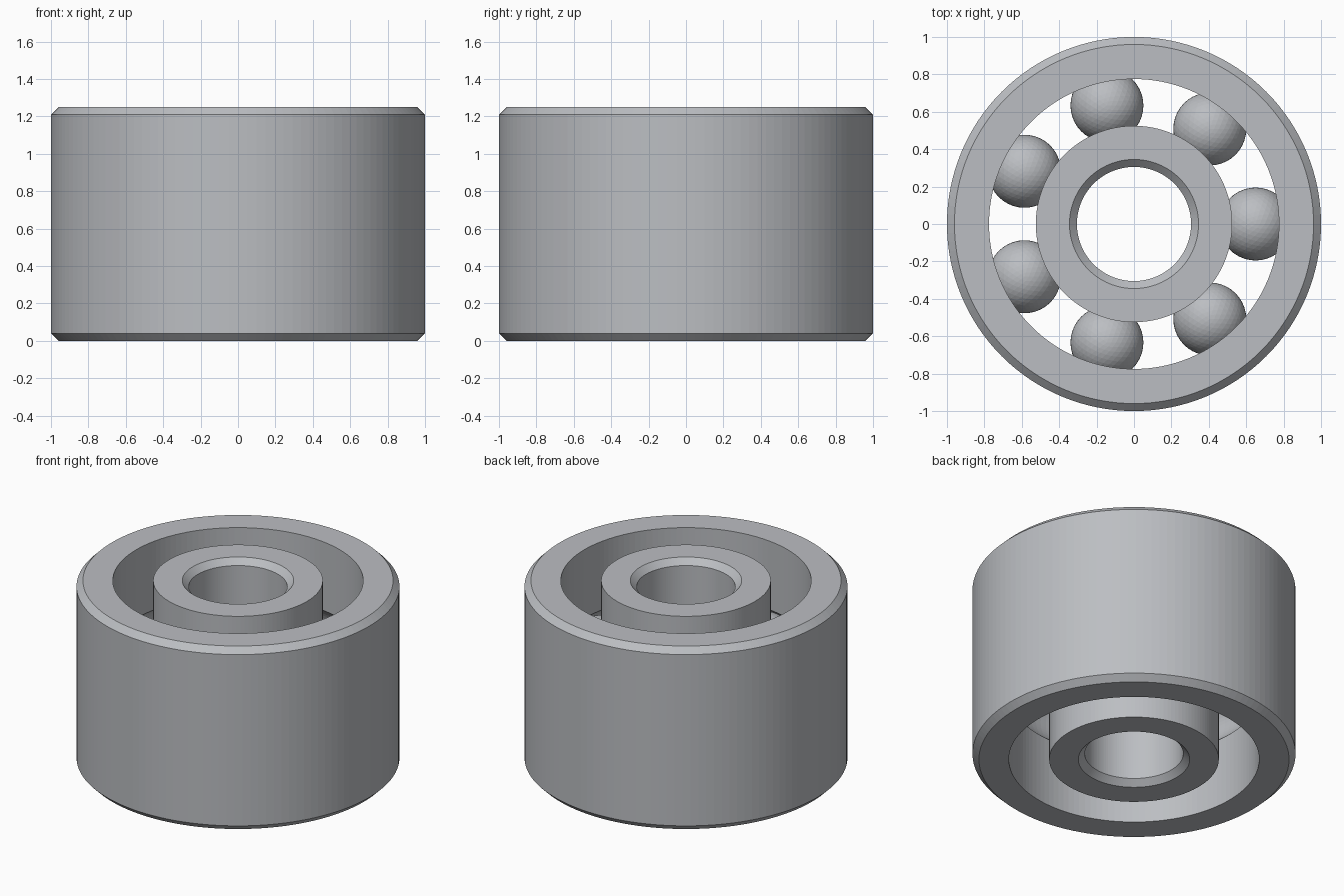
import bpy
import bmesh
from math import sin, cos, pi, sqrt, asin
from mathutils import Matrix, Vector

cube = bpy.data.objects.get("Cube")
if cube:
    bpy.data.objects.remove(cube, do_unlink=True)

HEIGHT, CHAMFER = 1.25, 0.04
OUTER_R, OUTER_BORE = 1.0, 0.775
INNER_R, INNER_BORE = 0.525, 0.305
PITCH, BALL_R, GROOVE_R, BALLS = 0.65, 0.195, 0.2, 7
MID = HEIGHT / 2

steel = bpy.data.materials.new("brushed steel")
steel.use_nodes = True
colour = (0.5, 0.515, 0.54, 1)
steel.diffuse_color = colour
steel.node_tree.nodes["Principled BSDF"].inputs["Base Color"].default_value = colour


def finish(bm, name):
    bmesh.ops.recalc_face_normals(bm, faces=bm.faces)
    mesh = bpy.data.meshes.new(name)
    bm.to_mesh(mesh)
    bm.free()
    mesh.materials.append(steel)
    obj = bpy.data.objects.new(name, mesh)
    bpy.context.collection.objects.link(obj)
    return obj


def ring(name, profile, segments=128):
    """Revolve a closed (radius, z) profile around the z axis."""
    bm = bmesh.new()
    loops = []
    for i in range(segments):
        a = 2 * pi * i / segments
        loops.append([bm.verts.new((r * cos(a), r * sin(a), z)) for r, z in profile])
    for i, loop in enumerate(loops):
        after = loops[(i + 1) % segments]
        for j in range(len(profile)):
            k = (j + 1) % len(profile)
            bm.faces.new((loop[j], after[j], after[k], loop[k]))
    return finish(bm, name)


def race(wall, side, steps=16):
    """Wall from top to bottom with a round ball groove; side is +1 outward, -1 inward."""
    half = asin(sqrt(GROOVE_R ** 2 - (wall - PITCH) ** 2) / GROOVE_R)
    angles = [half - 2 * half * i / steps for i in range(steps + 1)]
    arc = [(PITCH + side * GROOVE_R * cos(a), MID + GROOVE_R * sin(a)) for a in angles]
    return [(wall, HEIGHT)] + arc + [(wall, 0)]


# Outer ring: chamfered outside, grooved inside
ring("outer_ring", race(OUTER_BORE, 1) + [
    (OUTER_R - CHAMFER, 0), (OUTER_R, CHAMFER),
    (OUTER_R, HEIGHT - CHAMFER), (OUTER_R - CHAMFER, HEIGHT)])

# Inner ring: grooved outside, chamfered bore
ring("inner_ring", race(INNER_R, -1) + [
    (INNER_BORE + CHAMFER, 0), (INNER_BORE, CHAMFER),
    (INNER_BORE, HEIGHT - CHAMFER), (INNER_BORE + CHAMFER, HEIGHT)])

# Balls evenly spaced in the groove
for i in range(BALLS):
    a = 2 * pi * i / BALLS
    bm = bmesh.new()
    bmesh.ops.create_icosphere(
        bm, subdivisions=4, radius=BALL_R,
        matrix=Matrix.Translation(Vector((PITCH * cos(a), PITCH * sin(a), MID))))
    finish(bm, f"ball_{i + 1}")
